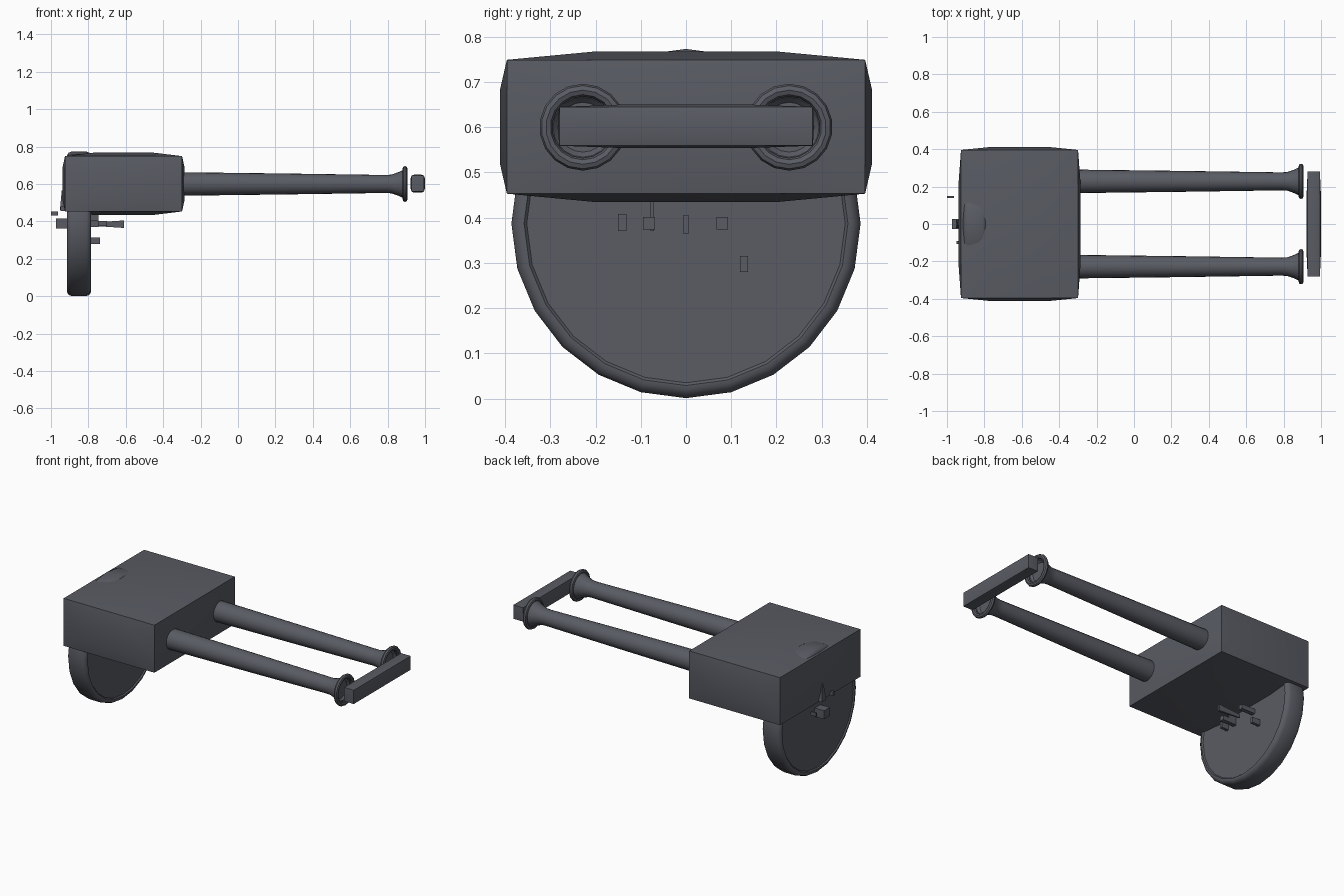
import bpy, bmesh, math

if "Cube" in bpy.data.objects:
    bpy.data.objects.remove(bpy.data.objects["Cube"])

grey = bpy.data.materials.new("slate_grey")
grey.diffuse_color = (0.1, 0.106, 0.126, 1)
grey.use_nodes = True
grey.node_tree.nodes["Principled BSDF"].inputs["Base Color"].default_value = grey.diffuse_color


def finish(name, bm, angle=35):
    bmesh.ops.recalc_face_normals(bm, faces=bm.faces)
    me = bpy.data.meshes.new(name)
    bm.to_mesh(me)
    bm.free()
    me.materials.append(grey)
    me.shade_smooth()
    me.set_sharp_from_angle(angle=math.radians(angle))
    ob = bpy.data.objects.new(name, me)
    bpy.context.collection.objects.link(ob)
    return ob


def bulged_box(name, center, half, inset):
    """Box with a 3x3 grid per side whose outer edges are pulled inward."""
    bm = bmesh.new()
    bmesh.ops.create_cube(bm, size=2)
    bmesh.ops.subdivide_edges(bm, edges=bm.edges[:], cuts=2, use_grid_fill=True)
    for v in bm.verts:
        u = [math.copysign(1 if abs(c) > 0.9 else 0.5, c) for c in v.co]
        for i in range(3):
            others = max(abs(u[j]) for j in range(3) if j != i)
            pull = inset[i] if abs(u[i]) == 1 and others == 1 else 0
            v.co[i] = center[i] + u[i] * half[i] - math.copysign(pull, u[i])
    return finish(name, bm)


def lathe(name, profile, y, z, sides, closed=False):
    """Spin (x, radius) points around a line parallel to x."""
    bm = bmesh.new()
    rings = []
    for x, r in profile:
        rings.append([bm.verts.new((x, y + r * math.sin(a), z - r * math.cos(a)))
                      for a in (math.tau * k / sides for k in range(sides))])
    pairs = list(zip(rings, rings[1:]))
    if closed:
        pairs.append((rings[-1], rings[0]))
    for a, b in pairs:
        for k in range(sides):
            n = (k + 1) % sides
            bm.faces.new((a[k], a[n], b[n], b[k]))
    if not closed:
        bm.faces.new(rings[0])
        bm.faces.new(rings[-1])
    return finish(name, bm)


def block(name, x, y, z, taper=1.0, axis=0):
    """Plain box from ranges; taper scales the section at the low end of axis 0 or high end of axis 2."""
    bm = bmesh.new()
    bmesh.ops.create_cube(bm, size=1)
    r = (x, y, z)
    for v in bm.verts:
        end = v.co.x < 0 if axis == 0 else v.co.z > 0
        for i in range(3):
            s = taper if end and i != axis else 1
            v.co[i] = sum(r[i]) / 2 + v.co[i] * s * (r[i][1] - r[i][0])
    return finish(name, bm)


# Main body
bulged_box("body", (-0.612, 0, 0.601), (0.327, 0.411, 0.166), (0.014, 0.015, 0.018))

# Large wheel with rounded rim, passing up through the body
lathe("wheel", [(-0.907, 0.352), (-0.914, 0.358), (-0.913, 0.368), (-0.905, 0.380),
                (-0.890, 0.386), (-0.810, 0.386), (-0.795, 0.380), (-0.787, 0.368),
                (-0.786, 0.358), (-0.793, 0.352)], 0, 0.387, 24)

# Twin poles with flared ends and end rings
for side, y in (("left", -0.228), ("right", 0.228)):
    lathe("pole_" + side, [(-0.32, 0.063), (0.25, 0.056), (0.79, 0.048), (0.82, 0.050),
                           (0.86, 0.064), (0.888, 0.078), (0.885, 0.066), (0.872, 0.055)],
          y, 0.6, 20)
    lathe("end_ring_" + side, [(0.893 + 0.013 * math.cos(a), 0.082 + 0.014 * math.sin(a))
                               for a in (math.tau * k / 8 for k in range(8))],
          y, 0.6, 18, closed=True)

# Cross bar at the far end
bulged_box("cross_bar", (0.961, 0, 0.602), (0.039, 0.282, 0.048), (0.006, 0.002, 0.005))

# Small fittings on the inner wheel face
block("inner_rod", (-0.76, -0.61), (-0.007, 0.007), (0.365, 0.405), 0.5)
block("inner_stud_a", (-0.795, -0.745), (-0.15, -0.132), (0.37, 0.408))
block("inner_stud_b", (-0.795, -0.70), (-0.095, -0.068), (0.374, 0.402))
block("inner_stud_c", (-0.795, -0.70), (0.067, 0.093), (0.374, 0.402))
block("inner_stud_d", (-0.795, -0.738), (0.119, 0.137), (0.28, 0.315))
block("inner_strut", (-0.795, -0.745), (-0.079, -0.071), (0.37, 0.44))

# Small fittings on the outer wheel face and body
block("outer_stud", (-0.972, -0.905), (-0.028, 0.028), (0.362, 0.415))
block("outer_spike", (-0.952, -0.925), (-0.022, 0.022), (0.46, 0.565), 0.3, 2)
block("outer_tab", (-0.95, -0.925), (-0.108, -0.092), (0.455, 0.48))
block("outer_pin", (-1.0, -0.962), (0.139, 0.149), (0.432, 0.454))
